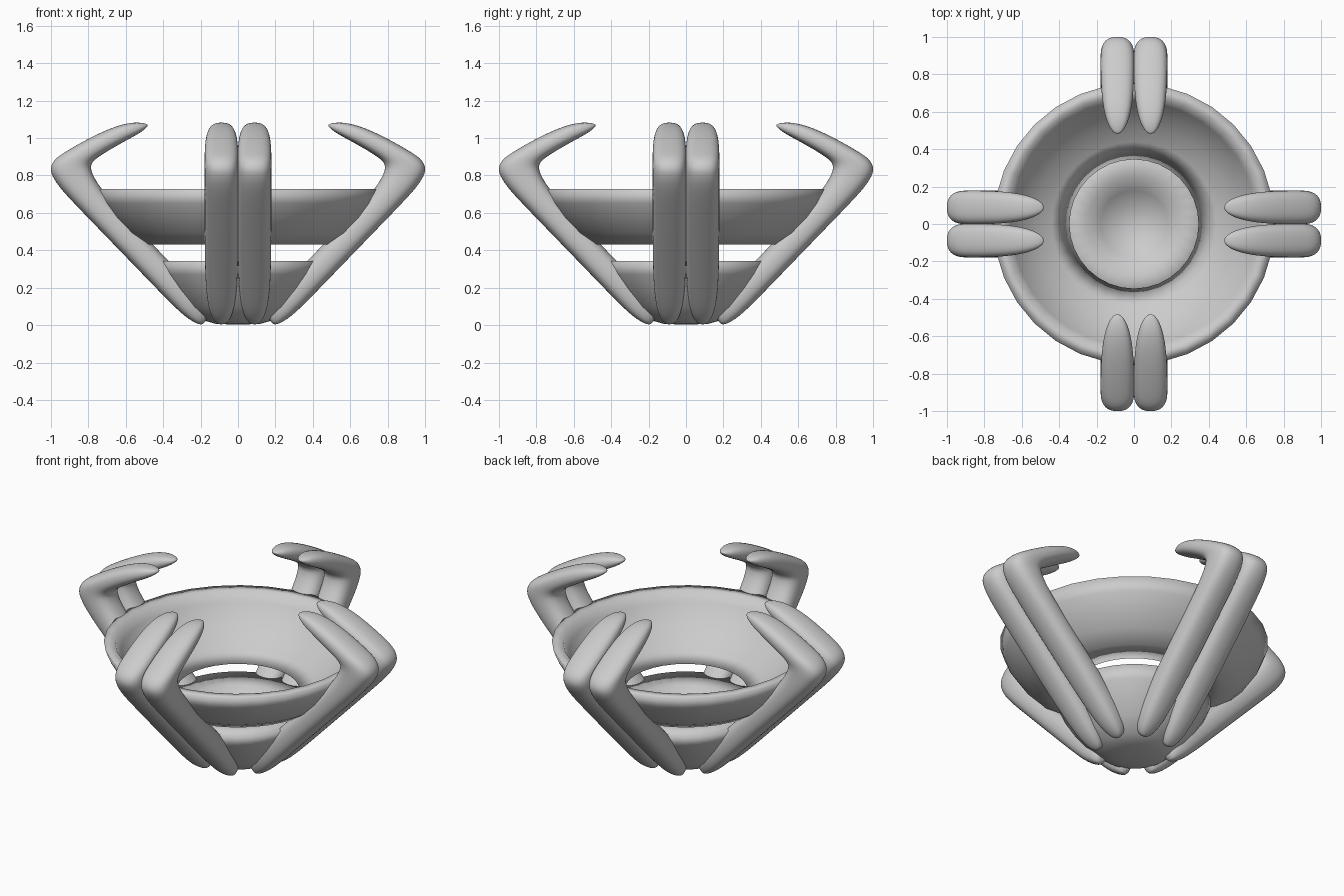
import bpy, bmesh, math

if "Cube" in bpy.data.objects:
    bpy.data.objects.remove(bpy.data.objects["Cube"])


def finish(name, bm):
    bmesh.ops.remove_doubles(bm, verts=bm.verts, dist=1e-5)
    bmesh.ops.recalc_face_normals(bm, faces=bm.faces)
    for f in bm.faces:
        f.smooth = True
    me = bpy.data.meshes.new(name)
    bm.to_mesh(me)
    bm.free()
    ob = bpy.data.objects.new(name, me)
    bpy.context.collection.objects.link(ob)
    return ob


def lathe(name, profile, sides=32, closed=False):
    """Spin an (r, z) profile around the z axis."""
    bm = bmesh.new()
    rings = []
    for r, z in profile:
        rings.append([bm.verts.new((r * math.cos(2 * math.pi * i / sides),
                                    r * math.sin(2 * math.pi * i / sides), z))
                      for i in range(sides)])
    pairs = list(zip(rings, rings[1:]))
    if closed:
        pairs.append((rings[-1], rings[0]))
    for a, b in pairs:
        for i in range(sides):
            j = (i + 1) % sides
            bm.faces.new((a[i], a[j], b[j], b[i]))
    if not closed:
        bm.faces.new(rings[0])
        bm.faces.new(rings[-1])
    return finish(name, bm)


# Lower bowl: thick walled, with a wide flat rim and a shallow dip
lathe("lower_bowl", [(.03, .003), (.12, .007), (.2, .03), (.28, .10), (.35, .19), (.40, .27),
                     (.432, .343), (.25, .343), (.18, .28), (.1, .235), (.03, .22)])

# Upper flared ring, thick walled and open in the middle
lathe("upper_ring", [(.5, .43), (.59, .49), (.67, .575), (.72, .65), (.752, .727),
                     (.69, .727), (.655, .67), (.60, .6), (.53, .535), (.44, .475), (.345, .43)],
      closed=True)

# Prong stations: outer x, z, inner x, z, half width
STATIONS = [
    (.19, .003, .175, .018, .012), (.215, .003, .155, .05, .04), (.28, .04, .18, .13, .067),
    (.36, .115, .25, .22, .082), (.50, .26, .39, .365, .091), (.80, .57, .69, .675, .092),
    (.945, .72, .765, .78, .092), (.99, .785, .782, .825, .092), (1.01, .835, .785, .845, .092),
    (.987, .885, .78, .865, .092), (.93, .925, .76, .89, .092), (.78, 1.01, .68, .94, .089),
    (.66, 1.063, .60, .985, .079), (.57, 1.085, .535, 1.02, .06),
    (.51, 1.082, .50, 1.045, .037), (.482, 1.073, .482, 1.063, .012)]


def prong(name, angle, side, n=16):
    bm = bmesh.new()
    ca, sa = math.cos(angle), math.sin(angle)
    rings = []
    for ox, oz, ix, iz, w in STATIONS:
        ring = []
        for k in range(n):
            t = 2 * math.pi * k / n
            c, s = math.cos(t), math.sin(t)
            # slightly squared-off oval section
            u = math.copysign(abs(c) ** .8, c)
            v = math.copysign(abs(s) ** .8, s)
            x = (ox + ix) / 2 + u * (ox - ix) / 2
            z = (oz + iz) / 2 + u * (oz - iz) / 2
            y = side * .0885 + v * w
            ring.append(bm.verts.new((x * ca - y * sa, x * sa + y * ca, z)))
        rings.append(ring)
    for a, b in zip(rings, rings[1:]):
        for k in range(n):
            j = (k + 1) % n
            bm.faces.new((a[k], a[j], b[j], b[k]))
    bm.faces.new(rings[0])
    bm.faces.new(rings[-1])
    ob = finish(name, bm)
    sub = ob.modifiers.new("smooth", 'SUBSURF')
    sub.levels = sub.render_levels = 2


# Four pairs of bent prongs
for i, label in enumerate(("right", "back", "left", "front")):
    for side in (-1, 1):
        prong(f"{label}_prong_{'a' if side < 0 else 'b'}", i * math.pi / 2, side)
